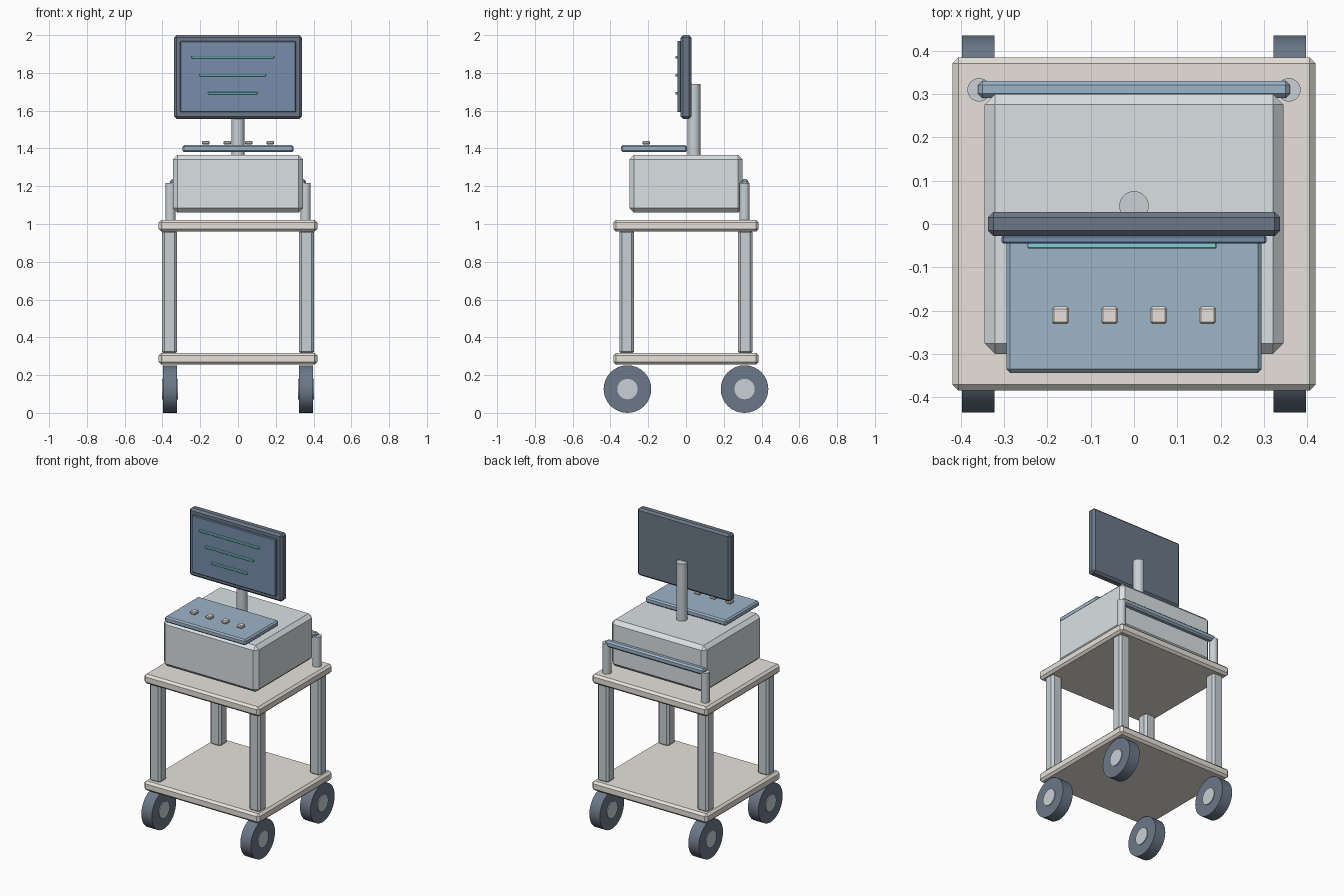
import bpy, math

if "Cube" in bpy.data.objects:
    bpy.data.objects.remove(bpy.data.objects["Cube"])


def material(name, rgb):
    m = bpy.data.materials.new(name)
    m.diffuse_color = (*rgb, 1)
    m.use_nodes = True
    m.node_tree.nodes["Principled BSDF"].inputs["Base Color"].default_value = m.diffuse_color
    return m


CREAM = material("cream", (0.80, 0.76, 0.70))
STEEL = material("steel", (0.58, 0.63, 0.66))
CASE = material("case_grey", (0.70, 0.75, 0.77))
DARK = material("dark", (0.15, 0.19, 0.25))
BLUE = material("blue", (0.34, 0.46, 0.58))
GLASS = material("glass", (0.18, 0.27, 0.41))
TEAL = material("teal", (0.22, 0.65, 0.64))


def box(name, center, size, mat, bevel=0.0):
    """Chamfered box."""
    bpy.ops.mesh.primitive_cube_add(size=1, location=center)
    ob = bpy.context.object
    ob.name = name
    ob.scale = size
    bpy.ops.object.transform_apply(location=False, rotation=False, scale=True)
    if bevel:
        mod = ob.modifiers.new("chamfer", 'BEVEL')
        mod.width = bevel
        mod.segments = 1
    ob.data.materials.append(mat)
    return ob


def cylinder(name, center, radius, depth, mat, along_x=False):
    """Cylinder along z, or along x for wheels."""
    bpy.ops.mesh.primitive_cylinder_add(
        vertices=32, radius=radius, depth=depth, location=center,
        rotation=(0, math.pi / 2 if along_x else 0, 0))
    ob = bpy.context.object
    ob.name = name
    bpy.ops.object.shade_smooth_by_angle()
    ob.data.materials.append(mat)
    return ob


# Shelves
box("lower_shelf", (0, 0, 0.287), (0.84, 0.77, 0.062), CREAM, 0.014)
box("upper_shelf", (0, 0, 0.99), (0.84, 0.77, 0.062), CREAM, 0.014)

# Legs and wheels, one set per corner
for sx, side in ((-1, "left"), (1, "right")):
    for sy, end in ((-1, "front"), (1, "back")):
        tag = f"{end}_{side}"
        box(f"leg_{tag}", (sx * 0.362, sy * 0.314, 0.64),
            (0.08, 0.078, 0.66), STEEL, 0.014)
        cylinder(f"wheel_{tag}", (sx * 0.36, sy * 0.31, 0.126),
                 0.126, 0.076, DARK, True)
        cylinder(f"hub_{tag}", (sx * 0.36, sy * 0.31, 0.126),
                 0.054, 0.086, STEEL, True)
    # Upright holding the rear push handle
    cylinder(f"handle_upright_{side}", (sx * 0.358, 0.31, 1.118),
             0.027, 0.2, STEEL)
box("push_handle", (0, 0.311, 1.217), (0.72, 0.04, 0.04), BLUE, 0.01)

# Instrument case
box("instrument_case", (0, 0, 1.213), (0.69, 0.60, 0.306), CASE, 0.024)

# Control panel and its keys
box("control_panel", (0, -0.169, 1.399), (0.59, 0.35, 0.038), BLUE, 0.009)
for i in range(4):
    box(f"key_{i + 1}", (-0.17 + i * 0.1133, -0.211, 1.43),
        (0.04, 0.04, 0.02), CREAM, 0.005)

# Monitor on its pole
cylinder("monitor_pole", (0, 0.042, 1.553), 0.034, 0.376, STEEL)
box("monitor_frame", (0, 0, 1.778), (0.675, 0.056, 0.444), DARK, 0.013)
box("screen", (0, -0.036, 1.78), (0.612, 0.019, 0.376), GLASS, 0.004)
for i, width in enumerate((0.437, 0.35, 0.26)):
    box(f"trace_{i + 1}", (-0.028, -0.05, 1.884 - i * 0.0955),
        (width, 0.013, 0.013), TEAL, 0.002)
